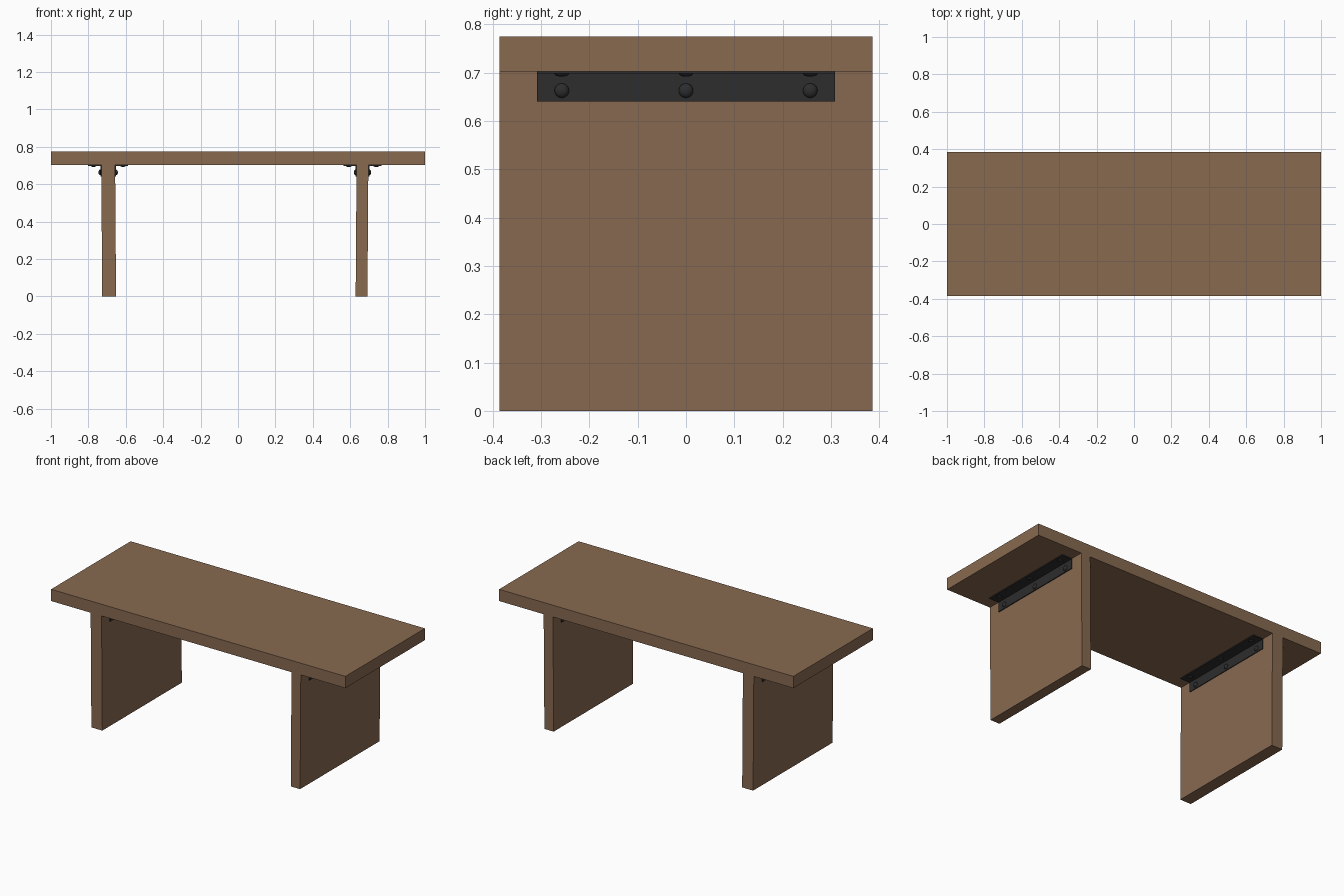
import bpy, bmesh
from mathutils import Matrix, Vector

if "Cube" in bpy.data.objects:
    bpy.data.objects.remove(bpy.data.objects["Cube"])


def material(name, rgb):
    m = bpy.data.materials.new(name)
    m.diffuse_color = (*rgb, 1)
    m.use_nodes = True
    m.node_tree.nodes["Principled BSDF"].inputs["Base Color"].default_value = m.diffuse_color
    return m


wood = material("brown wood", (0.245, 0.142, 0.080))
metal = material("black metal", (0.026, 0.026, 0.026))


def finish(name, bm, mat):
    bmesh.ops.recalc_face_normals(bm, faces=bm.faces[:])
    me = bpy.data.meshes.new(name)
    bm.to_mesh(me)
    bm.free()
    me.materials.append(mat)
    ob = bpy.data.objects.new(name, me)
    bpy.context.collection.objects.link(ob)
    return ob


def extrude_y(name, profile, half, mat):
    """Extrude an (x, z) profile from y = -half to y = half."""
    bm = bmesh.new()
    f = bm.faces.new([bm.verts.new((x, -half, z)) for x, z in profile])
    ext = bmesh.ops.extrude_face_region(bm, geom=[f])["geom"]
    verts = [v for v in ext if isinstance(v, bmesh.types.BMVert)]
    bmesh.ops.translate(bm, verts=verts, vec=(0, 2 * half, 0))
    return finish(name, bm, mat)


def bolt(name, pos, axis, radius=0.015, height=0.010):
    """Low domed bolt head pointing along axis."""
    bm = bmesh.new()
    bmesh.ops.create_uvsphere(bm, u_segments=24, v_segments=12, radius=1)
    bmesh.ops.bisect_plane(bm, geom=bm.verts[:] + bm.edges[:] + bm.faces[:],
                           plane_co=(0, 0, 0), plane_no=(0, 0, 1), clear_inner=True)
    bmesh.ops.holes_fill(bm, edges=[e for e in bm.edges if e.is_boundary])
    rot = Vector((0, 0, 1)).rotation_difference(Vector(axis)).to_matrix().to_4x4()
    bm.transform(Matrix.Translation(pos) @ rot @ Matrix.Diagonal((radius, radius, height, 1)))
    for f in bm.faces:
        f.smooth = len(f.verts) < 5
    finish(name, bm, metal)


HALF_Y, UNDER, TOP = 0.386, 0.703, 0.775
T, REACH, DROP = 0.005, 0.070, 0.063  # angle iron thickness and flanges

# tabletop
extrude_y("tabletop", [(-1, UNDER), (1, UNDER), (1, TOP), (-1, TOP)], HALF_Y, wood)

# slab legs (very slightly leaning) with an angle iron on each face
for side, x0, x1, lean in (("left", -0.731, -0.657, 0.005), ("right", 0.634, 0.697, -0.005)):
    extrude_y(side + "_leg", [(x0 + lean, 0), (x1 + lean, 0), (x1, UNDER), (x0, UNDER)],
              HALF_Y, wood)
    for place, x, d in (("left", x0, -1), ("right", x1, 1)):
        name = f"{side}_leg_{place}_bracket"
        b = -0.001 * d  # sink slightly into the leg
        extrude_y(name, [(x + b, UNDER), (x + REACH * d, UNDER), (x + REACH * d, UNDER - T),
                         (x + T * d, UNDER - T), (x + T * d, UNDER - DROP),
                         (x + b, UNDER - DROP)], 0.308, metal)
        for i in (-1, 0, 1):
            y = 0.257 * i
            bolt(name + "_leg_bolt", (x + T * d, y, 0.663), (d, 0, 0))
            bolt(name + "_top_bolt", (x + 0.042 * d, y, UNDER - T), (0, 0, -1), height=0.006)
